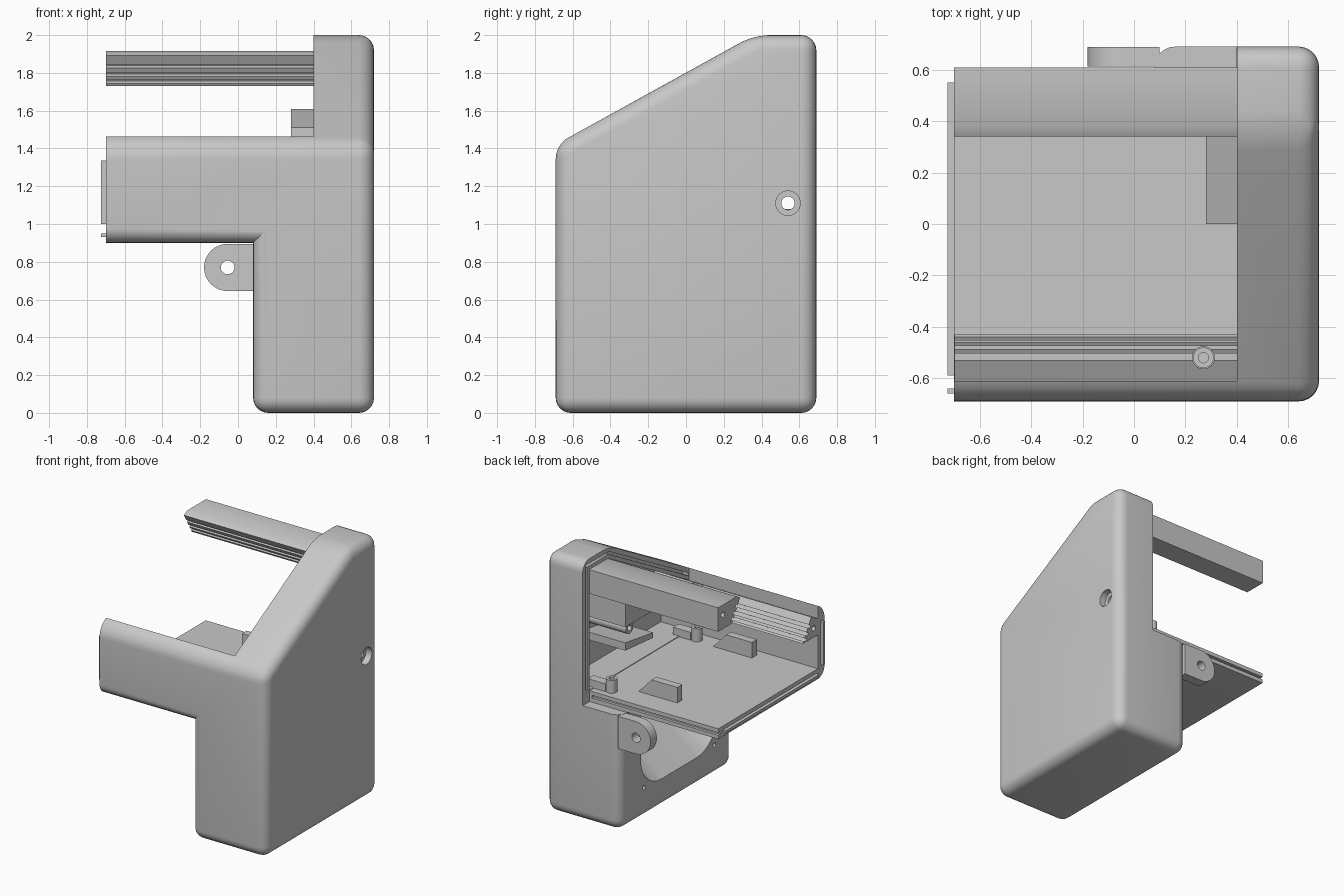
import bpy, bmesh, math
from mathutils import Vector

if "Cube" in bpy.data.objects:
    bpy.data.objects.remove(bpy.data.objects["Cube"], do_unlink=True)

grey = bpy.data.materials.new("plain_grey")
grey.use_nodes = True
COLOUR = (0.58, 0.58, 0.58, 1)
grey.diffuse_color = COLOUR
for node in grey.node_tree.nodes:
    if node.type == 'BSDF_PRINCIPLED':
        node.inputs["Base Color"].default_value = COLOUR

AXES = {'x': lambda p, t: (t, p[0], p[1]),
        'y': lambda p, t: (p[0], t, p[1]),
        'z': lambda p, t: (p[0], p[1], t)}
parts = []


def prism_mesh(pts, axis, a, b):
    bm = bmesh.new()
    place = AXES[axis]
    low = [bm.verts.new(place(p, a)) for p in pts]
    high = [bm.verts.new(place(p, b)) for p in pts]
    bm.faces.new(low)
    bm.faces.new(high)
    n = len(pts)
    for i in range(n):
        j = (i + 1) % n
        bm.faces.new((low[i], low[j], high[j], high[i]))
    bmesh.ops.recalc_face_normals(bm, faces=bm.faces)
    return bm


def finish(name, bm, part=True):
    me = bpy.data.meshes.new(name)
    bm.to_mesh(me)
    bm.free()
    ob = bpy.data.objects.new(name, me)
    bpy.context.collection.objects.link(ob)
    if part:
        parts.append(ob)
    return ob


def prism(name, pts, axis, a, b, part=True):
    return finish(name, prism_mesh(pts, axis, a, b), part)


def box(name, x0, x1, y0, y1, z0, z1, part=True):
    return prism(name, [(x0, y0), (x1, y0), (x1, y1), (x0, y1)], 'z', z0, z1, part)


def circle(u, v, r, n=32):
    return [(u + r * math.cos(math.tau * i / n), v + r * math.sin(math.tau * i / n))
            for i in range(n)]


def rod(name, u, v, r, axis, a, b, part=True):
    return prism(name, circle(u, v, r), axis, a, b, part)


def cut(ob, cutter):
    mod = ob.modifiers.new("cut", 'BOOLEAN')
    mod.operation = 'DIFFERENCE'
    mod.solver = 'EXACT'
    mod.object = cutter
    bpy.ops.object.select_all(action='DESELECT')
    bpy.context.view_layer.objects.active = ob
    ob.select_set(True)
    bpy.ops.object.modifier_apply(modifier=mod.name)
    bpy.data.objects.remove(cutter, do_unlink=True)


# Side outline inset by d, with its floor at z0
SLOPE = 0.5523
LEAN = math.hypot(1, SLOPE)


def outline(d, z0):
    def roof(y):
        return 2 + SLOPE * (y - 0.36) - d * LEAN
    front, back, top = d - 0.69, 0.69 - d, 2 - d
    knee = 0.36 + (top - 2 + d * LEAN) / SLOPE
    return [(front, z0), (back, z0), (back, top), (knee, top), (front, roof(front))]


# Case: L-shaped block, sloped roof, rounded convex edges
ell = [(-1, 0.9), (0.08, 0.9), (0.08, 0), (0.72, 0), (0.72, 2), (-1, 2)]
bm = prism_mesh(ell, 'y', -0.69, 0.69)
res = bmesh.ops.bisect_plane(bm, geom=bm.verts[:] + bm.edges[:] + bm.faces[:], dist=1e-5,
                             plane_co=Vector((0, 0.36, 2)),
                             plane_no=Vector((0, -SLOPE, 1)), clear_outer=True)
bmesh.ops.holes_fill(bm, edges=[e for e in bm.edges if e.is_boundary], sides=0)
bmesh.ops.recalc_face_normals(bm, faces=bm.faces)


def concave(e):
    return all(abs(v.co.x - 0.08) < 1e-3 and abs(v.co.z - 0.9) < 1e-3 for v in e.verts)


bmesh.ops.bevel(bm, geom=[e for e in bm.edges if not concave(e)], offset=0.08,
                offset_type='OFFSET', segments=6, profile=0.5, affect='EDGES')
bmesh.ops.recalc_face_normals(bm, faces=bm.faces)
case = finish("case_shell", bm)

# Open tray, hollow column and trimmed end
cut(case, box("c", -2, -0.7, -2, 2, -1, 3, False))
cut(case, box("c", -2, 0.4, -0.61, 2, 0.98, 3, False))
cut(case, box("c", -2, 0.399, 0.606, 2, 0.897, 3, False))
cut(case, prism("c", outline(0.083, 0.985), 'x', 0.35, 0.64, False))

# Seal groove around the column rim and along the tray's back edge
groove = prism("c", outline(0.035, 1.0), 'x', 0.375, 0.45, False)
cut(groove, prism("c", outline(0.055, 0.8), 'x', 0.3, 0.5, False))
cut(groove, box("c", 0.3, 0.5, -1, -0.6, 0.5, 3, False))
cut(case, groove)
cut(case, box("c", -1, 0.38, 0.585, 0.65, 0.93, 0.95, False))

# Scooped recess in the lower box, tapering inwards
scoop_pts = [(-0.5, 0.86)]
for cy, start in ((-0.25, math.pi), (0.19, 1.5 * math.pi)):
    for i in range(9):
        t = start + i * math.pi / 16
        scoop_pts.append((cy + 0.25 * math.cos(t), 0.45 + 0.25 * math.sin(t)))
scoop_pts.append((0.44, 0.86))
bm = prism_mesh(scoop_pts, 'x', 0.05, 0.62)
for v in bm.verts:
    if v.co.x > 0.3:
        v.co.y *= 0.85
        v.co.z = 0.86 - (0.86 - v.co.z) * 0.3
bmesh.ops.triangulate(bm, faces=[f for f in bm.faces if len(f.verts) == 4])
cut(case, finish("c", bm, False))
for y in (-0.46, 0.4):
    cut(case, rod("c", y, 0.24, 0.016, 'x', 0, 0.15, False))

# Countersunk screw hole in the outer side
cut(case, rod("c", 0.54, 1.11, 0.065, 'x', 0.67, 0.8, False))
cut(case, rod("c", 0.54, 1.11, 0.035, 'x', 0.5, 0.8, False))

# Locating tongues on the open end
box("floor_tongue", -0.725, -0.69, -0.59, 0.55, 0.93, 0.95)
box("wall_tongue", -0.725, -0.69, -0.66, -0.64, 1.0, 1.335)


# Grooved rails that carry the sloped panel
def grooved(p, q, side):
    p, q = Vector(p), Vector(q)
    inward = Vector((0.87, 0.5)) * side * 0.025
    pts = [p]
    for f in (0.36, 0.64, 0.86):
        a, b = p.lerp(q, f - 0.07), p.lerp(q, f + 0.05)
        pts += [a, a + inward, b + inward, b]
    return [tuple(v) for v in pts + [q]]


back_rail = prism("back_rail", [(0.608, 1.73), (0.608, 1.915), (0.38, 1.915)]
                  + grooved((0.34, 1.893), (0.435, 1.73), 1), 'x', -0.7, 0.65)
front_rail = prism("front_rail", [(-0.615, 1.24), (-0.615, 1.365)]
                   + grooved((-0.53, 1.41), (-0.43, 1.24), -1), 'x', -0.699, 0.65)
cut(back_rail, rod("c", 0.55, 1.84, 0.02, 'x', -0.8, -0.5, False))
cut(front_rail, rod("c", -0.56, 1.31, 0.02, 'x', -0.8, -0.5, False))
cut(front_rail, rod("c", 0.27, -0.52, 0.043, 'z', 1.0, 1.6, False))

# Hinge tab at the back
tab_pts = [(0.1, 0.645), (0.1, 0.895)]
for i in range(17):
    t = math.pi / 2 + math.pi * i / 16
    tab_pts.append((-0.055 + 0.125 * math.cos(t), 0.77 + 0.125 * math.sin(t)))
tab = prism("hinge_tab", tab_pts, 'y', 0.612, 0.689)
cut(tab, rod("c", -0.055, 0.77, 0.036, 'y', 0.5, 0.8, False))

# Screw bosses and ramped clips on the tray floor
for side, y in (("front", -0.52), ("back", 0.52)):
    boss = rod(side + "_boss", 0.27, y, 0.04, 'z', 0.97, 1.08)
    cut(boss, rod("c", 0.27, y, 0.02, 'z', 1.0, 1.2, False))
    box(side + "_boss_foot", 0.3, 0.45, y - 0.035, y + 0.035, 0.97, 1.04)
for side, y in (("front", -0.55), ("back", 0.36)):
    prism(side + "_clip", [(-0.22, 0.97), (-0.22, 1.1), (0, 1.1), (0.12, 0.97)],
          'y', y, y + 0.06)

# Brackets and hub inside the column
prism("upper_bracket", [(0, 1.4), (0, 1.51), (0.34, 1.61), (0.34, 1.4)], 'x', 0.28, 0.65)
prism("lower_bracket", [(0, 1.19), (0, 1.23), (0.34, 1.28), (0.34, 1.22)], 'x', 0.28, 0.65)
hub = rod("hub", 0.26, 1.36, 0.045, 'x', 0.3, 0.65)
cut(hub, rod("c", 0.26, 1.36, 0.022, 'x', 0.2, 0.4, False))

# Colour and shading
bpy.ops.object.select_all(action='DESELECT')
for ob in parts:
    ob.data.materials.clear()
    ob.data.materials.append(grey)
    for f in ob.data.polygons:
        f.material_index = 0
    ob.select_set(True)
bpy.context.view_layer.objects.active = case
bpy.ops.object.shade_smooth_by_angle(angle=math.radians(30))
